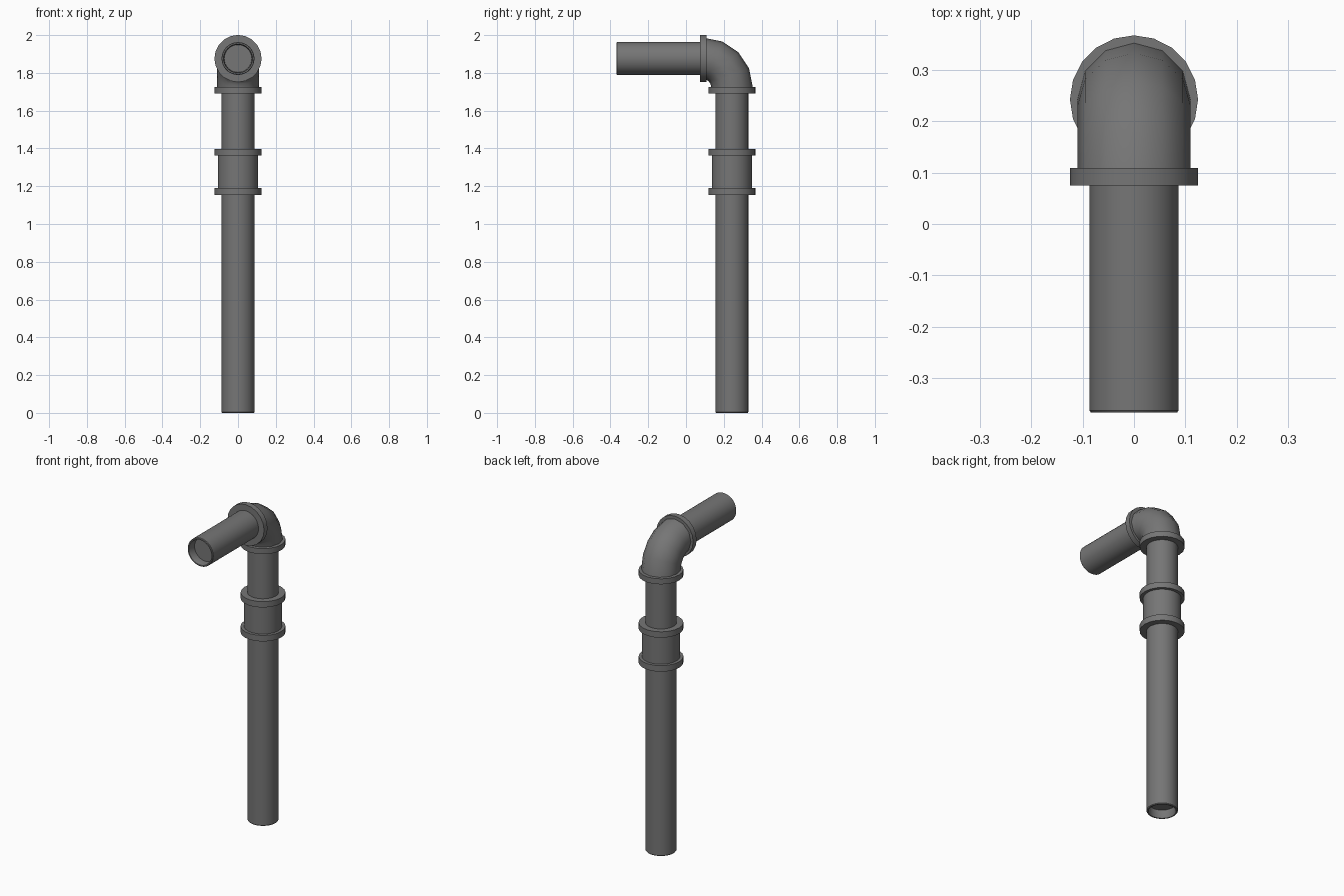
import bpy, bmesh, math
from mathutils import Matrix, Vector

if "Cube" in bpy.data.objects:
    bpy.data.objects.remove(bpy.data.objects["Cube"])

PIPE_Y, PIPE_Z = 0.243, 1.876     # axis positions of the upright and the outlet
BEND_Y, BEND_Z = 0.093, 1.726     # centre of the elbow bend

dark = bpy.data.materials.new("dark_grey")
dark.diffuse_color = (0.18, 0.18, 0.18, 1)
dark.use_nodes = True
dark.node_tree.nodes["Principled BSDF"].inputs["Base Color"].default_value = dark.diffuse_color


def finish(name, bm, angle=35):
    bmesh.ops.recalc_face_normals(bm, faces=bm.faces)
    mesh = bpy.data.meshes.new(name)
    bm.to_mesh(mesh)
    bm.free()
    mesh.materials.append(dark)
    ob = bpy.data.objects.new(name, mesh)
    bpy.context.collection.objects.link(ob)
    bpy.ops.object.select_all(action='DESELECT')
    ob.select_set(True)
    bpy.context.view_layer.objects.active = ob
    bpy.ops.object.shade_smooth_by_angle(angle=math.radians(angle))
    return ob


def lathe(name, profile, sides, matrix):
    """Turn (radius, height) points around z, closing both ends."""
    bm = bmesh.new()
    rings = []
    for r, h in profile:
        rings.append([bm.verts.new(matrix @ Vector((
            r * math.sin(math.tau * i / sides),
            r * math.cos(math.tau * i / sides), h))) for i in range(sides)])
    for a, b in zip(rings, rings[1:]):
        for i in range(sides):
            j = (i + 1) % sides
            bm.faces.new((a[i], a[j], b[j], b[i]))
    bm.faces.new(rings[0])
    bm.faces.new(rings[-1])
    return finish(name, bm)


def pipe_profile(length):
    # recessed mouth, softened rim, then the plain barrel
    return [(0.073, 0.05), (0.075, 0.004), (0.077, 0), (0.084, 0),
            (0.087, 0.004), (0.087, length)]


def collar_profile(start, end, r=0.125):
    return [(r, start), (r, end)]


upright = Matrix.Translation((0, PIPE_Y, 0))
# local z runs along +y for the horizontal outlet
outlet = Matrix.Translation((0, 0, PIPE_Z)) @ Matrix.Rotation(-math.pi / 2, 4, 'X')

# straight pipes
lathe("upright_pipe", pipe_profile(1.71), 32, upright)
lathe("outlet_pipe", pipe_profile(0.46), 32,
      outlet @ Matrix.Translation((0, 0, -0.368)))

# coupling sleeve with its two collars
lathe("coupling_sleeve", collar_profile(1.17, 1.38, 0.106), 32, upright)
for name, z0, z1 in (("coupling_lower_collar", 1.153, 1.19),
                     ("coupling_upper_collar", 1.362, 1.398),
                     ("elbow_lower_collar", 1.69, 1.724)):
    lathe(name, collar_profile(z0, z1), 20, upright)
lathe("elbow_outlet_collar", collar_profile(0.075, 0.109), 20, outlet)

# elbow: a twelve-sided ring swept through a quarter turn
bm = bmesh.new()
bmesh.ops.create_circle(bm, segments=12, radius=0.11,
                        matrix=Matrix.Translation((0, PIPE_Y, BEND_Z)))
bmesh.ops.spin(bm, geom=bm.verts[:] + bm.edges[:], cent=(0, BEND_Y, BEND_Z),
               axis=(1, 0, 0), angle=math.pi / 2, steps=4, use_duplicate=False)
bmesh.ops.holes_fill(bm, edges=[e for e in bm.edges if e.is_boundary], sides=12)
finish("elbow", bm, 50)
